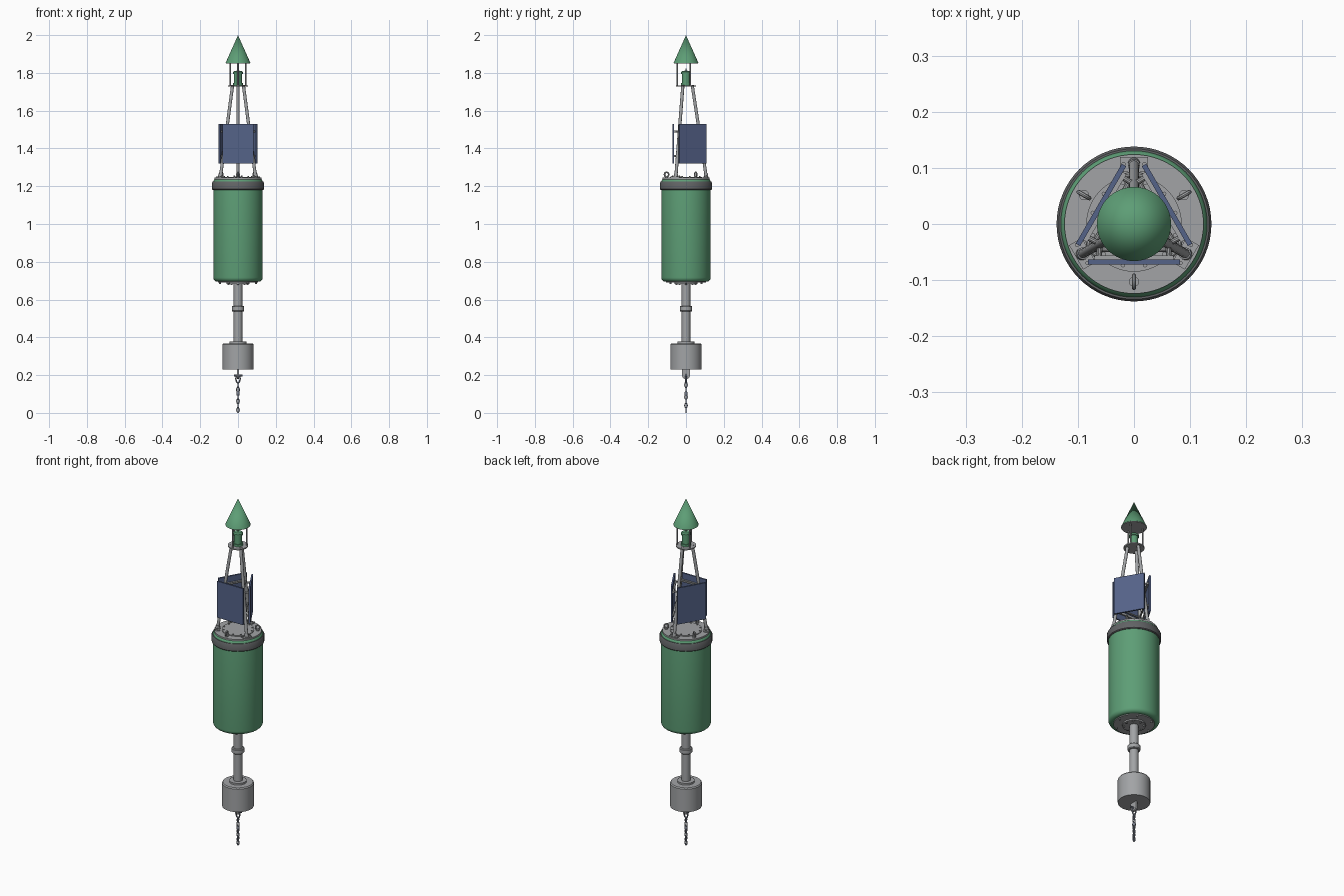
import bpy, bmesh
from math import sin, cos, pi, radians
from mathutils import Vector, Matrix

if "Cube" in bpy.data.objects:
    bpy.data.objects.remove(bpy.data.objects["Cube"], do_unlink=True)


def material(name, r, g, b):
    m = bpy.data.materials.new(name)
    m.use_nodes = True
    m.diffuse_color = (r, g, b, 1)
    m.node_tree.nodes["Principled BSDF"].inputs["Base Color"].default_value = (r, g, b, 1)
    return m


GREEN = material("buoy green", 0.11, 0.34, 0.18)
STEEL = material("galvanised steel", 0.36, 0.37, 0.38)
RUBBER = material("dark rubber", 0.12, 0.125, 0.13)
BLUE = material("solar blue", 0.09, 0.125, 0.25)
CHAIN = material("chain steel", 0.18, 0.2, 0.25)


def polar(r, deg, z):
    return Vector((r * cos(radians(deg)), r * sin(radians(deg)), z))


def finish(bm, name, mat, matrix=None):
    if matrix:
        bm.transform(matrix)
    bmesh.ops.recalc_face_normals(bm, faces=bm.faces)
    mesh = bpy.data.meshes.new(name)
    bm.to_mesh(mesh)
    bm.free()
    mesh.materials.append(mat)
    ob = bpy.data.objects.new(name, mesh)
    bpy.context.collection.objects.link(ob)
    bpy.ops.object.select_all(action="DESELECT")
    ob.select_set(True)
    bpy.context.view_layer.objects.active = ob
    bpy.ops.object.shade_smooth_by_angle(angle=radians(35))
    return ob


# Revolve an (radius, height) profile about z
def lathe(name, profile, mat, sides=48, matrix=None):
    bm = bmesh.new()
    verts = [bm.verts.new((r, 0, z)) for r, z in profile]
    edges = [bm.edges.new(p) for p in zip(verts, verts[1:])]
    bmesh.ops.spin(bm, geom=verts + edges, axis=(0, 0, 1), cent=(0, 0, 0),
                   angle=2 * pi, steps=sides)
    bmesh.ops.remove_doubles(bm, verts=bm.verts, dist=1e-5)
    return finish(bm, name, mat, matrix)


def disc(name, r, z0, z1, mat, sides=48, at=(0, 0, 0)):
    return lathe(name, [(0, z0), (r, z0), (r, z1), (0, z1)], mat, sides, Matrix.Translation(at))


def rod(name, a, b, r, mat, sides=14):
    a, b = Vector(a), Vector(b)
    d = b - a
    m = Matrix.Translation(a) @ d.to_track_quat("Z", "Y").to_matrix().to_4x4()
    return lathe(name, [(0, 0), (r, 0), (r, d.length), (0, d.length)], mat, sides, m)


def box(name, size, centre, deg, mat):
    bm = bmesh.new()
    bmesh.ops.create_cube(bm, size=1)
    m = Matrix.Translation(centre) @ Matrix.Rotation(radians(deg), 4, "Z")
    return finish(bm, name, mat, m @ Matrix.Diagonal((*size, 1)))


# Upright oval ring whose plane contains the direction deg
def ring(name, centre, width, height, wire, deg, mat):
    bm = bmesh.new()
    n, k = 20, 8
    rows = []
    for i in range(n):
        a = 2 * pi * i / n
        mid = Vector(((width / 2 - wire) * cos(a), 0, (height / 2 - wire) * sin(a)))
        out = Vector((cos(a), 0, sin(a)))
        rows.append([bm.verts.new(mid + wire * (out * cos(2 * pi * j / k)
                     + Vector((0, sin(2 * pi * j / k), 0)))) for j in range(k)])
    for i in range(n):
        p, q = rows[i], rows[(i + 1) % n]
        for j in range(k):
            bm.faces.new((p[j], p[(j + 1) % k], q[(j + 1) % k], q[j]))
    m = Matrix.Translation(centre) @ Matrix.Rotation(radians(deg), 4, "Z")
    return finish(bm, name, mat, m)


# Float body with rounded ends
corner = [(0.11 + 0.021 * sin(t * pi / 12), 0.022 * cos(t * pi / 12)) for t in range(7)]
body = [(0, 0.695), (0.108, 0.695)] + [(r, 0.717 - h) for r, h in corner]
body += [(r, 1.22 + h) for r, h in reversed(corner)] + [(0, 1.242)]
lathe("float_body", body, GREEN, 64)
lathe("fender_band", [(0.128, 1.18), (0.134, 1.18), (0.138, 1.184), (0.138, 1.218),
                      (0.134, 1.224), (0.128, 1.224)], RUBBER, 64)
disc("deck_plate", 0.124, 1.235, 1.245, STEEL, 64)
disc("deck_hatch", 0.085, 1.245, 1.249, STEEL)
disc("bottom_plate", 0.105, 0.69, 0.697, STEEL, 64)
disc("bottom_flange", 0.06, 0.682, 0.692, STEEL)
for i in range(12):
    disc("hatch_bolt", 0.004, 1.245, 1.253, STEEL, 8, polar(0.076, 30 * i + 15, 0))
for i in range(8):
    disc("flange_bolt", 0.005, 0.678, 0.692, STEEL, 8, polar(0.05, 45 * i, 0))
for i in range(6):
    disc("bottom_bolt", 0.005, 0.682, 0.692, STEEL, 8, polar(0.095, 60 * i, 0))

# Tail tube, collar and counterweight
disc("tail_tube", 0.023, 0.36, 0.69, STEEL, 32)
lathe("tail_collar", [(0.023, 0.537), (0.03, 0.537), (0.033, 0.541), (0.033, 0.562),
                      (0.03, 0.566), (0.023, 0.566)], STEEL)
disc("weight_flange", 0.045, 0.365, 0.378, STEEL)
lathe("counterweight", [(0, 0.23), (0.083, 0.23), (0.083, 0.362), (0.078, 0.368),
                        (0, 0.368)], STEEL)

# Mooring lug, shackle, swivel and chain
box("mooring_lug", (0.01, 0.044, 0.03), (0, 0, 0.216), 0, STEEL)
rod("lug_eye", (-0.005, 0, 0.201), (0.005, 0, 0.201), 0.022, STEEL, 24)
rod("shackle_pin", (-0.02, 0, 0.198), (0.024, 0, 0.198), 0.005, CHAIN)
ring("shackle", (0, 0, 0.181), 0.03, 0.052, 0.004, 0, CHAIN)
ring("upper_link", (0, 0, 0.148), 0.019, 0.034, 0.0035, 90, CHAIN)
ring("swivel_bow", (0, 0, 0.123), 0.02, 0.034, 0.0035, 0, CHAIN)
lathe("swivel", [(0, 0.092), (0.007, 0.092), (0.009, 0.097), (0.009, 0.106),
                 (0.006, 0.112), (0, 0.112)], CHAIN, 16)
for i in range(4):
    ring("chain_link", (0, 0, 0.016 + 0.023 * i), 0.019, 0.032, 0.0035, 90 * (i % 2), CHAIN)

# Three tower legs with feet, deck eyes and solar panels
for leg in (90, 210, 330):
    foot, head = polar(0.108, leg, 1.245), polar(0.033, leg, 1.735)
    rod("tower_leg", foot, head, 0.0085, STEEL)
    rod("leg_socket", foot, foot.lerp(head, 0.045), 0.011, STEEL)
    box("leg_foot", (0.026, 0.05, 0.006), polar(0.106, leg, 1.248), leg, STEEL)
    for side in (-10, 10):
        disc("foot_bolt", 0.004, 1.245, 1.256, STEEL, 8, polar(0.108, leg + side, 0))
    # Horizontal braces to the neighbouring leg
    for t in (0.25, 0.52):
        a = foot.lerp(head, t)
        b = polar(0.108, leg + 120, 1.245).lerp(polar(0.033, leg + 120, 1.735), t)
        rod("tower_brace", a, b, 0.005, STEEL, 10)

    side = leg + 60
    box("solar_panel", (0.009, 0.164, 0.21), polar(0.068, side, 1.425), side, BLUE)
    across = polar(1, side + 90, 0)
    for z in (1.36, 1.49):
        box("panel_rail", (0.008, 0.14, 0.012), polar(0.06, side, z), side, STEEL)
        for s in (-1, 1):
            end = polar(0.06, side, z) + across * s * 0.062
            t = (z - 1.245) / 0.49
            target = polar(0.108 - 0.075 * t, side + s * 60, z)
            rod("panel_bracket", end, target, 0.005, STEEL, 10)

    ring("lifting_eye", polar(0.103, side, 1.262), 0.03, 0.032, 0.004, side, STEEL)
    disc("eye_base", 0.009, 1.245, 1.251, STEEL, 16, polar(0.103, side, 0))

# Lantern platform and lantern
disc("lantern_platform", 0.053, 1.727, 1.734, STEEL)
disc("lantern_base", 0.026, 1.734, 1.746, GREEN, 32)
disc("lantern_lens", 0.021, 1.746, 1.795, GREEN, 32)
lathe("lantern_cap", [(0, 1.795), (0.026, 1.795), (0.026, 1.804), (0.02, 1.81),
                      (0, 1.812)], GREEN, 32)
disc("lantern_spike", 0.003, 1.81, 1.822, STEEL, 8)

# Conical topmark on three thin posts
for deg in (30, 150, 270):
    rod("topmark_post", polar(0.046, deg, 1.73), polar(0.046, deg, 1.855), 0.004, STEEL, 10)
disc("topmark_base", 0.064, 1.849, 1.853, STEEL)
lathe("topmark_cone", [(0, 1.852), (0.066, 1.852), (0, 2.0)], GREEN, 64)
